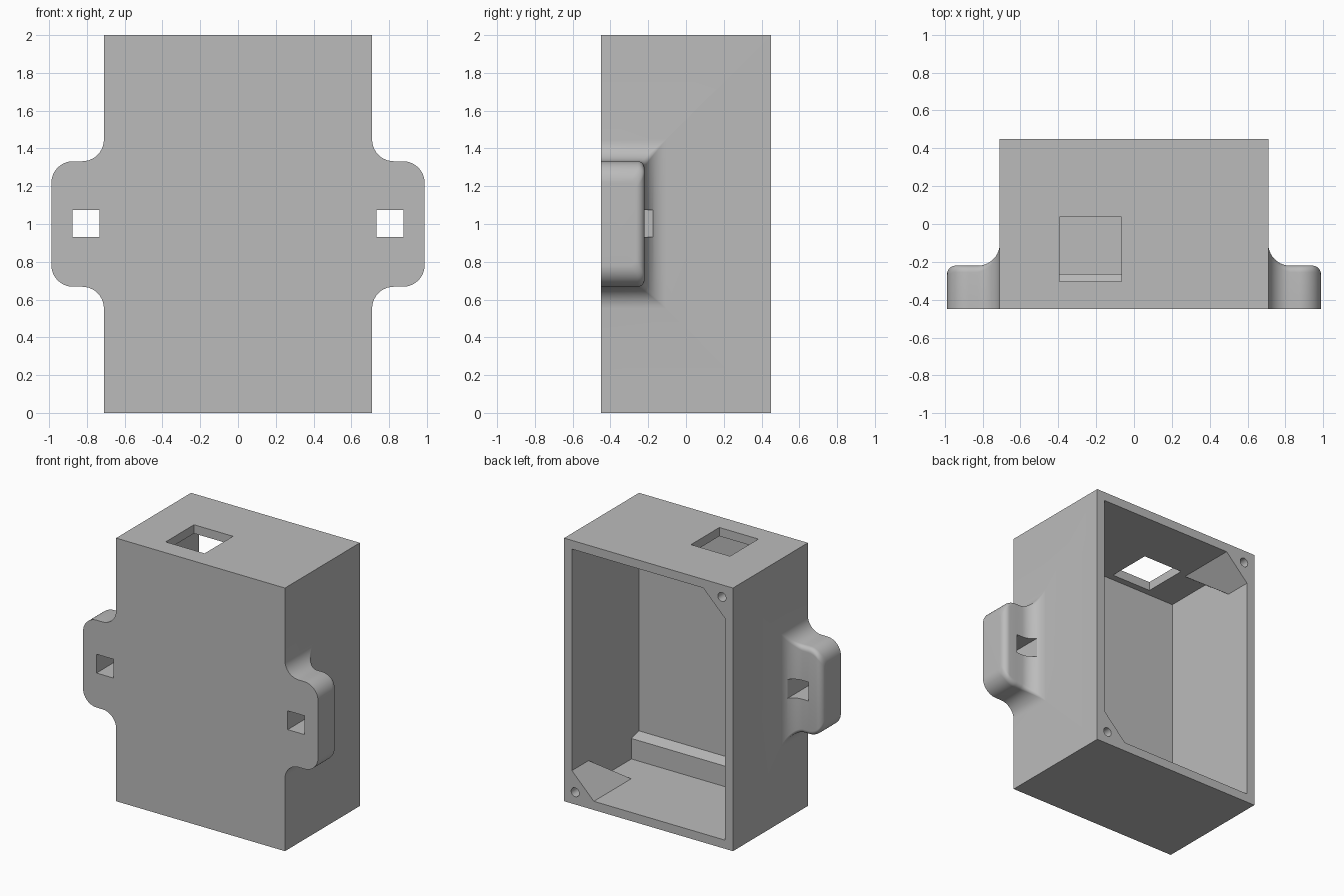
import bpy, bmesh, math
from mathutils import Vector, Matrix

cube = bpy.data.objects.get("Cube")
if cube:
    bpy.data.objects.remove(cube, do_unlink=True)

HX, HY, HZ = 0.71, 0.45, 2.0      # half width, half depth, height
WALL = 0.066

grey = bpy.data.materials.new("light_grey_plastic")
grey.use_nodes = True
grey.diffuse_color = (0.5, 0.5, 0.5, 1)
bsdf = next(n for n in grey.node_tree.nodes if n.type == 'BSDF_PRINCIPLED')
bsdf.inputs["Base Color"].default_value = (0.5, 0.5, 0.5, 1)
bsdf.inputs["Roughness"].default_value = 0.6


def finish(bm, name):
    bmesh.ops.recalc_face_normals(bm, faces=bm.faces)
    mesh = bpy.data.meshes.new(name)
    bm.to_mesh(mesh)
    bm.free()
    obj = bpy.data.objects.new(name, mesh)
    mesh.materials.append(grey)
    bpy.context.collection.objects.link(obj)
    return obj


def box(name, lo, hi):
    bm = bmesh.new()
    lo, hi = Vector(lo), Vector(hi)
    size = Matrix.Diagonal((*(hi - lo), 1))
    bmesh.ops.create_cube(bm, size=1, matrix=Matrix.Translation((lo + hi) / 2) @ size)
    return finish(bm, name)


def loft(name, rings):
    """Skin a row of equal-length point rings and cap both ends."""
    bm = bmesh.new()
    rows = [[bm.verts.new(p) for p in ring] for ring in rings]
    for a, b in zip(rows, rows[1:]):
        for i in range(len(a)):
            j = (i + 1) % len(a)
            bm.faces.new((a[i], a[j], b[j], b[i]))
    bm.faces.new(rows[0])
    bm.faces.new(rows[-1])
    return finish(bm, name)


def combine(target, tool, operation):
    """Apply a boolean and discard the tool object."""
    tool.hide_render = True
    mod = target.modifiers.new("cut", 'BOOLEAN')
    mod.operation, mod.object, mod.solver = operation, tool, 'EXACT'
    bpy.context.view_layer.objects.active = target
    bpy.ops.object.modifier_apply(modifier=mod.name)
    bpy.data.objects.remove(tool, do_unlink=True)


def corner_block(side):
    """Screw corner: triangular post whose inner end slopes towards the wall."""
    tri = [(0.394, 0.0), (0.711, 0.317), (0.711, 0.0)]
    rings = []
    for back in (False, True):
        ring = []
        for x, z in tri:
            y = 0.6 if back else (z - WALL) * 1.36
            ring.append((side * x, y, z if side > 0 else HZ - z))
        rings.append(ring)
    return loft("corner_block", rings)


def ear(side):
    """Mounting ear: cross-sections along x, flared at the wall, rounded at the tip."""
    y_back, z_half, tip = -0.22, 0.332, 0.988
    flare, tip_r, edge_r = 0.115, 0.115, 0.045
    steps = 10
    stations = [(HX - 0.03, flare, 0, 0.001)]
    for i in range(steps + 1):                       # concave flare
        t = math.pi / 2 * i / steps
        grow = flare * (1 - math.sin(t))
        stations.append((HX + flare * (1 - math.cos(t)), grow, 0,
                         0.001 + 0.034 * i / steps))
    for i in range(2 * steps + 1):                   # rounded tip
        t = math.pi / 2 * i / (2 * steps)
        x = tip - tip_r * (1 - math.sin(t))
        e = max(0, x - (tip - edge_r))
        drop = edge_r - math.sqrt(max(0, edge_r ** 2 - e ** 2))
        stations.append((x, -tip_r * (1 - math.cos(t)), drop, 0.035))
    rings = []
    for x, grow, drop, c in stations:
        yb = y_back + max(grow, 0) - drop
        h = z_half + grow
        ring = [(side * x, -HY, 1 - h), (side * x, -HY, 1 + h)]
        for sgn in (1, -1):
            for k in range(7):
                t = math.pi / 2 * (k / 6 if sgn > 0 else 1 - k / 6)
                ring.append((side * x, yb - c + c * math.sin(t),
                             1 + sgn * (h - c + c * math.cos(t))))
        rings.append(ring)
    return loft("mounting_ear", rings)


# Housing shell with its two ears
housing = box("housing", (-HX, -HY, 0), (HX, HY, HZ))
for side in (1, -1):
    combine(housing, ear(side), 'UNION')

# Cavity open at the back, with a ledge along the bottom of the front wall
inner = HX - WALL
profile = [(0.55, WALL), (-0.264, WALL), (-0.264, 0.222), (-0.355, 0.245),
           (-0.355, HZ - WALL), (0.55, HZ - WALL)]
cavity = loft("cavity", [[(x, y, z) for y, z in profile] for x in (-inner, inner)])
for side in (1, -1):
    combine(cavity, corner_block(side), 'DIFFERENCE')
combine(housing, cavity, 'DIFFERENCE')

# Cable opening in the top
combine(housing, box("top_opening", (-0.395, -0.305, 1.8), (-0.067, 0.036, 2.1)), 'DIFFERENCE')

for side in (1, -1):
    # Square slot through each ear
    xs = sorted((side * 0.733, side * 0.875))
    combine(housing, box("ear_slot", (xs[0], -0.6, 0.93), (xs[1], 0.1, 1.073)), 'DIFFERENCE')
    # Blind screw hole in each corner block
    bm = bmesh.new()
    place = Matrix.Translation((side * 0.617, HY, 1 - side * 0.907)) @ Matrix.Rotation(math.pi / 2, 4, 'X')
    bmesh.ops.create_cone(bm, cap_ends=True, segments=24, radius1=0.034,
                          radius2=0.034, depth=0.4, matrix=place)
    combine(housing, finish(bm, "screw_hole"), 'DIFFERENCE')

# Smooth the rounded parts, keep the edges crisp
bpy.ops.object.select_all(action='DESELECT')
housing.select_set(True)
bpy.context.view_layer.objects.active = housing
bpy.ops.object.shade_smooth_by_angle(angle=math.radians(30))
